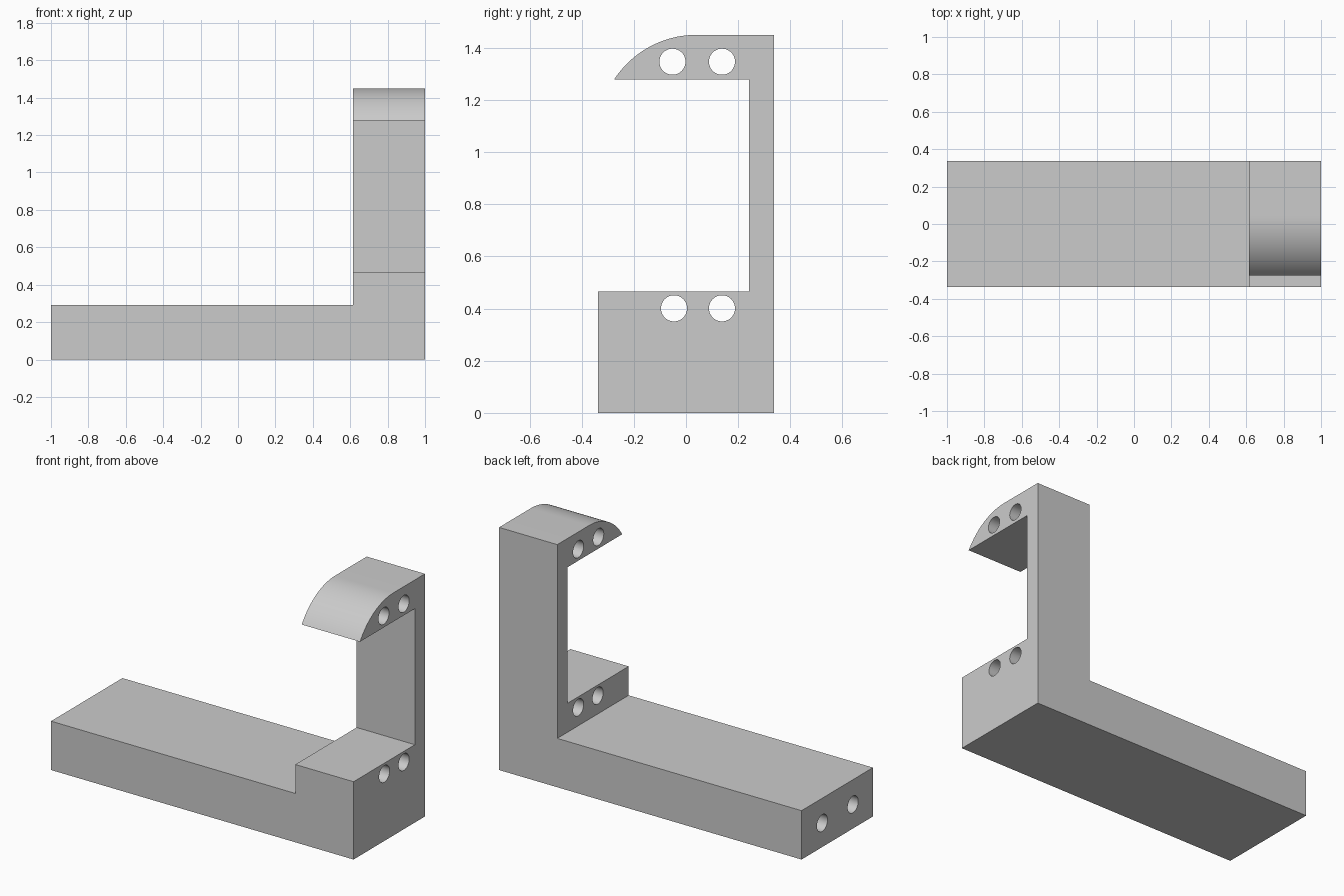
import bpy, bmesh, math
from mathutils import Matrix

cube = bpy.data.objects.get("Cube")
if cube:
    bpy.data.objects.remove(cube, do_unlink=True)

grey = bpy.data.materials.new("plain grey")
grey.use_nodes = True
grey.diffuse_color = (0.6, 0.6, 0.6, 1)
grey.node_tree.nodes["Principled BSDF"].inputs["Base Color"].default_value = (0.6, 0.6, 0.6, 1)

FRONT, BACK, TOP = -0.337, 0.337, 1.45
BASE_TOP, BLOCK_TOP, HOOK_BOTTOM = 0.292, 0.465, 1.278
WALL, STEP_X, HOLE_R = 0.242, 0.615, 0.05


def make_object(name, bm):
    bmesh.ops.recalc_face_normals(bm, faces=bm.faces)
    mesh = bpy.data.meshes.new(name)
    bm.to_mesh(mesh)
    bm.free()
    mesh.materials.append(grey)
    obj = bpy.data.objects.new(name, mesh)
    bpy.context.collection.objects.link(obj)
    return obj


def hole_cutter(x0, x1, y, z):
    bm = bmesh.new()
    place = Matrix.Translation(((x0 + x1) / 2, y, z)) @ Matrix.Rotation(math.pi / 2, 4, 'Y')
    bmesh.ops.create_cone(bm, cap_ends=True, segments=48, radius1=HOLE_R,
                          radius2=HOLE_R, depth=x1 - x0, matrix=place)
    return make_object("hole_cutter", bm)


# Hook nose: arc from the tip up to the flat top
tip_y, flat_y = -0.276, 0.04
rise, run = TOP - HOOK_BOTTOM, flat_y - tip_y
radius = (run ** 2 + rise ** 2) / (2 * rise)
sweep = math.asin(run / radius)
steps = 20
nose = []
for i in range(steps + 1):
    a = sweep * (1 - i / steps)
    nose.append((flat_y - radius * math.sin(a), TOP - radius * (1 - math.cos(a))))

# Side profile of block, wall and hook, extruded along the full length
profile = [(FRONT, 0), (FRONT, BLOCK_TOP), (WALL, BLOCK_TOP), (WALL, HOOK_BOTTOM)]
profile += nose + [(BACK, TOP), (BACK, 0)]
bm = bmesh.new()
face = bm.faces.new([bm.verts.new((-1, y, z)) for y, z in profile])
side = bmesh.ops.extrude_face_region(bm, geom=[face])
bmesh.ops.translate(bm, vec=(2, 0, 0),
                    verts=[v for v in side["geom"] if isinstance(v, bmesh.types.BMVert)])
bracket = make_object("hooked_bracket", bm)

# Clearance above the long base arm
bm = bmesh.new()
low, high = BASE_TOP, 2
place = Matrix.Translation(((STEP_X - 2) / 2, 0, (low + high) / 2))
bmesh.ops.create_cube(bm, size=1, matrix=place @ Matrix.Diagonal((STEP_X + 2, 2, high - low, 1)))
cutters = [make_object("arm_cutter", bm)]

# Through holes in hook and block, blind holes in the arm end
for y, z in [(-0.052, 1.347), (0.138, 1.347), (-0.046, 0.401), (0.138, 0.401)]:
    cutters.append(hole_cutter(0.5, 1.1, y, z))
for y in (-0.148, 0.142):
    cutters.append(hole_cutter(-1.1, -0.615, y, 0.144))

bpy.ops.object.select_all(action='DESELECT')
bracket.select_set(True)
bpy.context.view_layer.objects.active = bracket
for cutter in cutters:
    cutter.hide_render = True
    mod = bracket.modifiers.new("cut", 'BOOLEAN')
    mod.operation, mod.solver, mod.object = 'DIFFERENCE', 'EXACT', cutter
    bpy.ops.object.modifier_apply(modifier=mod.name)
    bpy.data.objects.remove(cutter, do_unlink=True)

bpy.ops.object.shade_smooth_by_angle(angle=math.radians(30))
